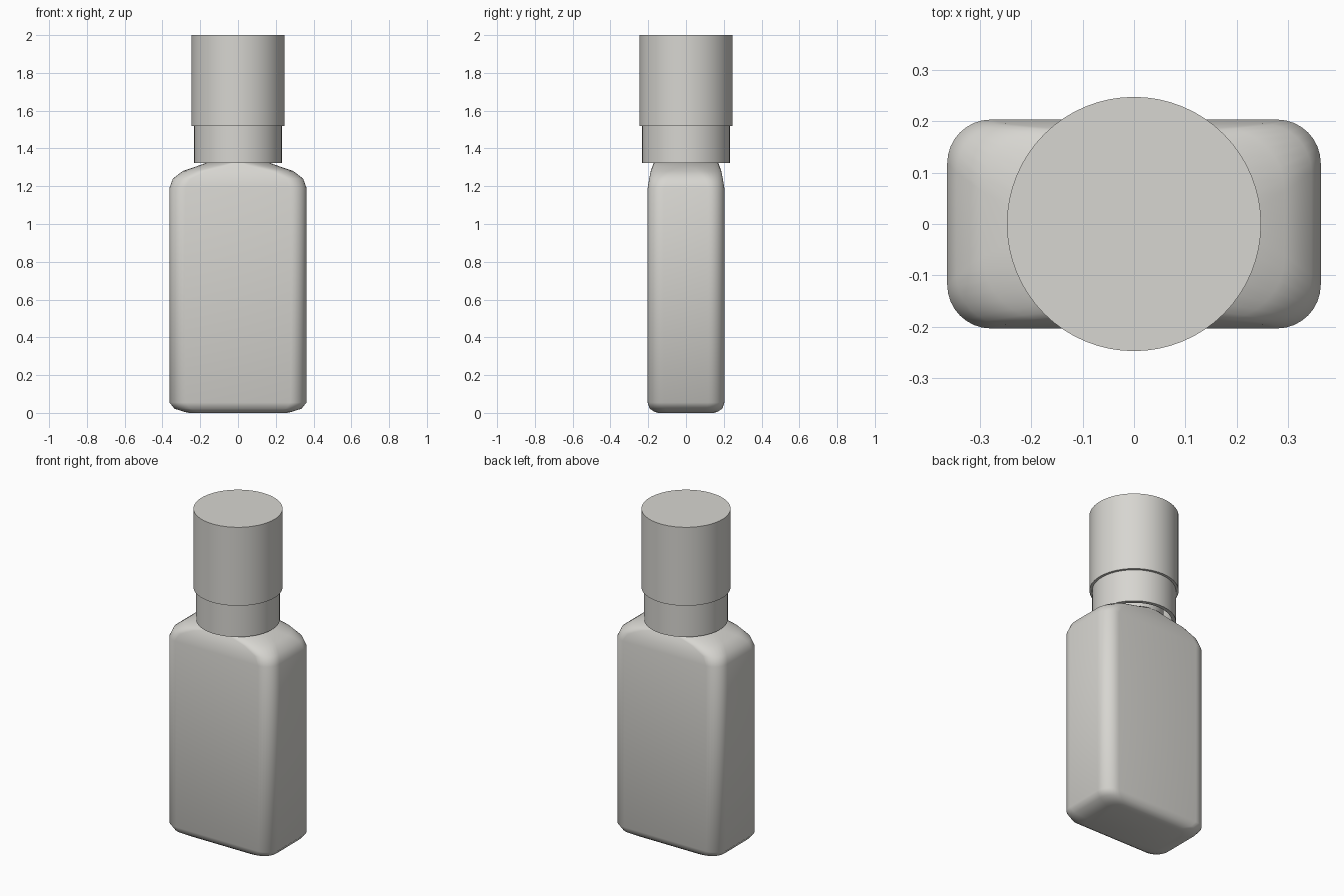
import bpy, bmesh, math

if "Cube" in bpy.data.objects:
    bpy.data.objects.remove(bpy.data.objects["Cube"])

grey = bpy.data.materials.new("warm light grey")
grey.diffuse_color = (0.68, 0.67, 0.635, 1)
grey.use_nodes = True
grey.node_tree.nodes["Principled BSDF"].inputs["Base Color"].default_value = grey.diffuse_color


def loft(name, rings, angle, closed=False):
    """Skin equal-length rings; cap the ends, or join last ring to first."""
    bm = bmesh.new()
    loops = [[bm.verts.new(p) for p in ring] for ring in rings]
    n = len(loops[0])
    pairs = list(zip(loops, loops[1:]))
    if closed:
        pairs.append((loops[-1], loops[0]))
    for a, b in pairs:
        for i in range(n):
            j = (i + 1) % n
            bm.faces.new((a[i], a[j], b[j], b[i]))
    if not closed:
        bm.faces.new(loops[0][::-1])
        bm.faces.new(loops[-1])
    bmesh.ops.recalc_face_normals(bm, faces=bm.faces)
    mesh = bpy.data.meshes.new(name)
    bm.to_mesh(mesh)
    bm.free()
    mesh.materials.append(grey)
    ob = bpy.data.objects.new(name, mesh)
    bpy.context.collection.objects.link(ob)
    bpy.ops.object.select_all(action='DESELECT')
    bpy.context.view_layer.objects.active = ob
    ob.select_set(True)
    bpy.ops.object.shade_smooth_by_angle(angle=math.radians(angle))
    return ob


def rounded_rect(z, hx, hy, r, seg=8):
    """Rounded rectangle outline at height z."""
    pts = []
    for k, (sx, sy) in enumerate(((1, 1), (-1, 1), (-1, -1), (1, -1))):
        for i in range(seg + 1):
            a = math.pi / 2 * (k + i / seg)
            pts.append((sx * (hx - r) + r * math.cos(a),
                        sy * (hy - r) + r * math.sin(a), z))
    return pts


def circle(r, z, n=64):
    return [(r * math.cos(2 * math.pi * i / n),
             r * math.sin(2 * math.pi * i / n), z) for i in range(n)]


# Bottle body: rounded box whose shoulders taper into a round neck
sections = [(0.0, 0.26, 0.15, 0.07), (0.006, 0.285, 0.168, 0.075),
            (0.022, 0.336, 0.192, 0.083), (0.055, 0.363, 0.203, 0.085),
            (1.19, 0.363, 0.203, 0.085), (1.24, 0.345, 0.195, 0.095),
            (1.28, 0.293, 0.187, 0.125), (1.305, 0.22, 0.178, 0.155),
            (1.325, 0.165, 0.17, 0.16)]
loft("bottle_body", [rounded_rect(*s) for s in sections], 50)

# Neck hidden inside the collar
loft("neck", [circle(0.163, 1.31), circle(0.163, 1.51)], 30)

# Collar: open sleeve around the neck
loft("collar", [circle(0.232, 1.322), circle(0.232, 1.53),
                circle(0.21, 1.53), circle(0.21, 1.322)], 30, closed=True)

# Cap: plain cylinder with a flat top
loft("cap", [circle(0.247, 1.52), circle(0.247, 2.0)], 30)
